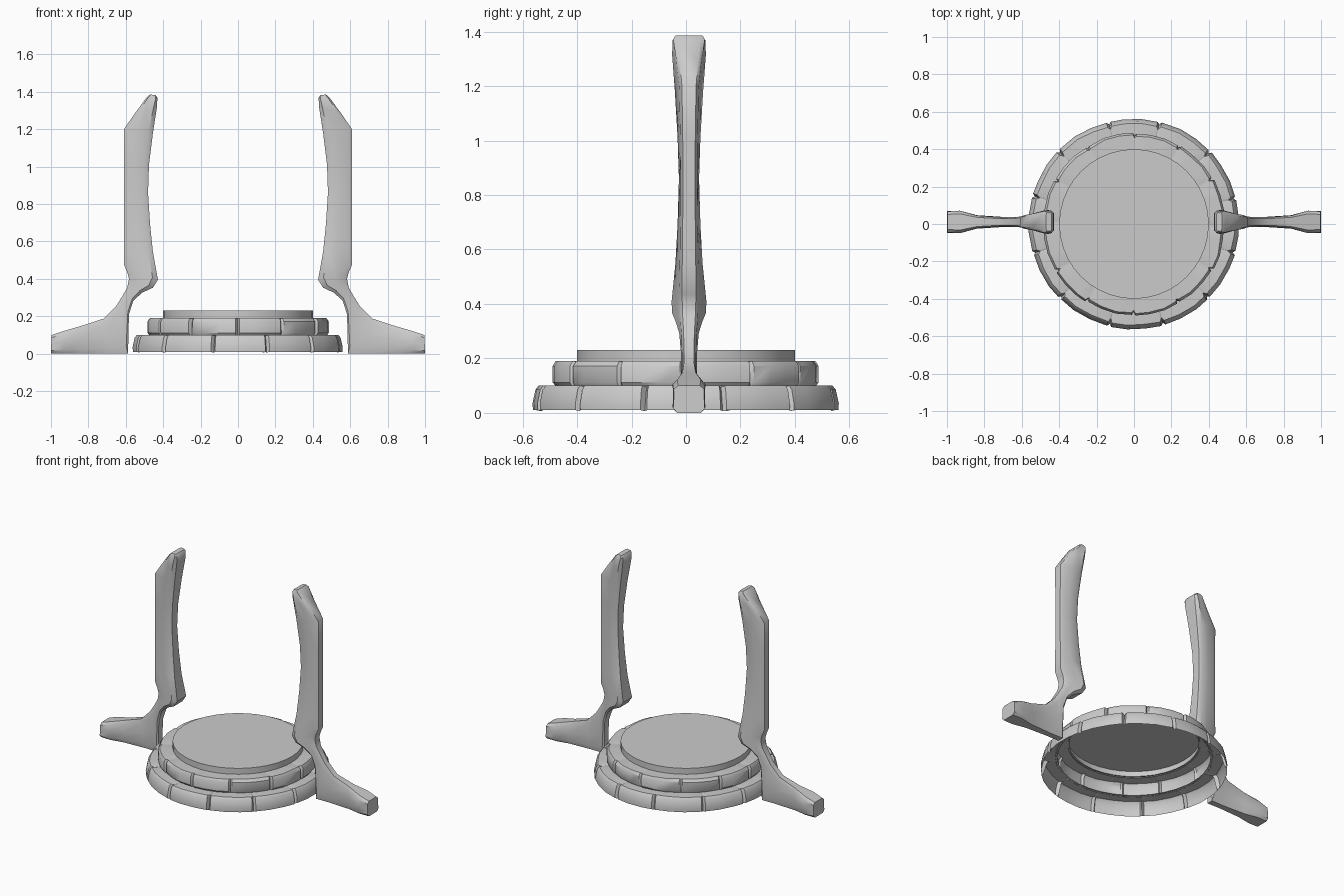
import bpy, math, random

if "Cube" in bpy.data.objects:
    bpy.data.objects.remove(bpy.data.objects["Cube"])

random.seed(4)


def make(name, verts, faces, angle=35):
    me = bpy.data.meshes.new(name)
    me.from_pydata(verts, [], faces)
    me.update()
    ob = bpy.data.objects.new(name, me)
    bpy.context.collection.objects.link(ob)
    bpy.ops.object.select_all(action='DESELECT')
    ob.select_set(True)
    bpy.context.view_layer.objects.active = ob
    bpy.ops.object.shade_smooth_by_angle(angle=math.radians(angle))
    return ob


def loft(rings):
    """Quads between successive closed rings of equal length."""
    n = len(rings[0])
    faces = [(i * n + j, i * n + (j + 1) % n, (i + 1) * n + (j + 1) % n, (i + 1) * n + j)
             for i in range(len(rings) - 1) for j in range(n)]
    return [p for r in rings for p in r], faces


def stone_ring(name, profile, start, stones=12):
    """Open lathed shell split into stones; profile rows: radius, z, groove depth, wobble."""
    columns = []                      # angle in degrees, groove factor, wobble
    for s in range(stones):
        a = start + 360 / stones * s + random.uniform(-1.5, 1.5)
        left, right = random.uniform(-1, .6), random.uniform(-1, .6)
        columns += [(a - 1.2, 0, right), (a, 1, 0), (a + 1.2, 0, left),
                    (a + 10, 0, left * .5 + .2), (a + 20, 0, random.uniform(-.6, .7))]
    rings = []
    for r, z, depth, wob in profile:
        ring = []
        for deg, g, w in columns:
            rr, t = r - depth * g + wob * w, math.radians(deg)
            ring.append((rr * math.cos(t), rr * math.sin(t), z - .3 * depth * g))
        rings.append(ring)
    # columns run counter-clockwise, so the faces point outwards
    return make(name, *loft(rings))


# Stepped stone base, hollow underneath
stone_ring("lower_stone_ring", [(.562, .01, .012, .003), (.563, .035, .02, .004),
                                (.552, .085, .022, .005), (.54, .1, .02, .006),
                                (.462, .1, 0, 0)], 15)
stone_ring("upper_stone_ring", [(.475, .097, .008, .004), (.486, .112, .014, .007),
                                (.486, .172, .016, .007), (.474, .19, .014, .01),
                                (.39, .19, 0, 0)], 0)

# Round top slab
N = 40
slab = [[(.4 * math.cos(2 * math.pi * k / N), .4 * math.sin(2 * math.pi * k / N), z)
         for k in range(N)] for z in (.185, .23)]
v, f = loft(slab)
make("top_slab", v, f + [tuple(range(N, 2 * N))])

# Post sections: outer x, z, half width, then inner x, z, half width
POST = [
    (.997, .1, .056, 1, 0, .058),
    (.93, .122, .06, .93, 0, .06),
    (.84, .148, .034, .84, 0, .036),
    (.72, .187, .025, .68, 0, .026),
    (.65, .257, .026, .588, 0, .028),
    (.62, .305, .028, .583, .21, .03),
    (.592, .353, .032, .56, .283, .036),
    (.583, .4, .034, .513, .326, .05),
    (.592, .435, .036, .455, .353, .062),
    (.61, .476, .036, .428, .395, .064),
    (.61, .56, .034, .455, .545, .05),
    (.61, .69, .032, .47, .69, .042),
    (.61, .86, .031, .481, .86, .037),
    (.61, 1.02, .032, .476, 1.01, .042),
    (.61, 1.2, .036, .455, 1.18, .052),
    (.55, 1.287, .046, .433, 1.32, .062),
    (.487, 1.372, .058, .431, 1.368, .06),
    (.47, 1.386, .05, .44, 1.382, .05),
]


def post(name, side):
    rings = []
    for ax, az, aw, bx, bz, bw in POST:
        ring = []
        section = [(0, .72 * aw), (.14, aw), (.5, (aw + bw) * .49), (.84, bw), (1, .74 * bw)]
        for t, w in section + [(t, -w) for t, w in reversed(section)]:
            ring.append((side * (ax + (bx - ax) * t), .011 + w, az + (bz - az) * t))
        rings.append(ring)
    v, f = loft(rings)
    n = len(rings[0])
    f += [tuple(reversed(range(n))), tuple(range(len(v) - n, len(v)))]
    if side > 0:                       # keep faces outward on both sides
        f = [tuple(reversed(q)) for q in f]
    ob = make(name, v, f, 38)
    return ob


# Mirrored footed posts
for name, side in (("right_post", 1), ("left_post", -1)):
    ob = post(name, side)
    bpy.ops.object.mode_set(mode='EDIT')
    bpy.ops.mesh.select_all(action='SELECT')
    bpy.ops.mesh.normals_make_consistent(inside=False)
    bpy.ops.object.mode_set(mode='OBJECT')
